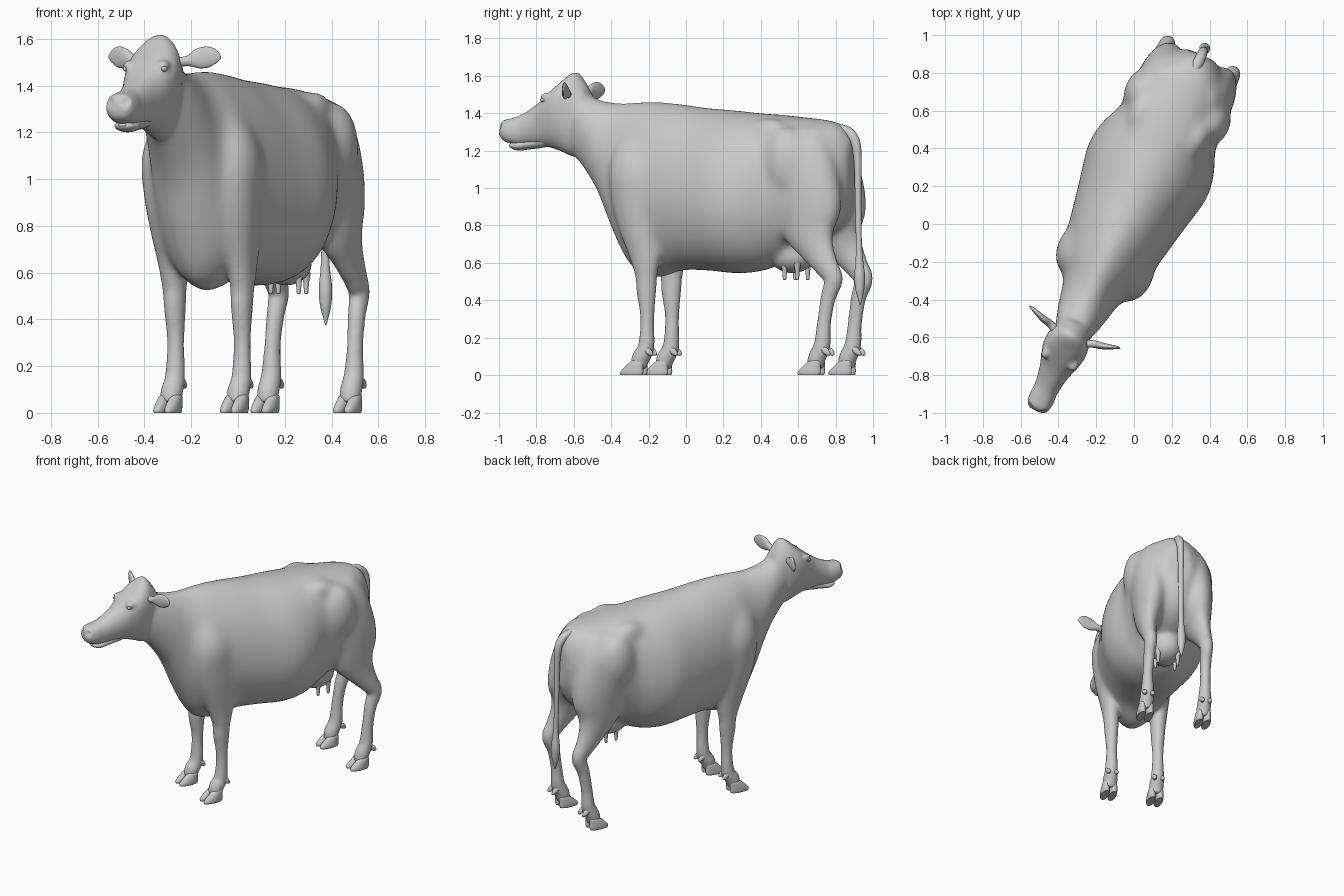
import bpy, bmesh, math
from mathutils import Vector

ANG = math.radians(25)
SN, CS = math.sin(ANG), math.cos(ANG)

def world(s, t, z):
    """Animal frame (s = toward tail, t = sideways) to world."""
    t -= 0.052
    return Vector((s * SN + t * CS, s * CS - t * SN + 0.003, z))

def spline(rows, n=6):
    """Catmull-Rom through rows of numbers."""
    out = []
    for i in range(len(rows) - 1):
        p0, p1, p2, p3 = (rows[max(0, min(len(rows) - 1, i + k))] for k in (-1, 0, 1, 2))
        for j in range(n):
            u = j / n
            out.append([0.5 * (2 * b + (c - a) * u + (2 * a - 5 * b + 4 * c - d) * u * u
                        + (3 * b - a - 3 * c + d) * u ** 3) for a, b, c, d in zip(p0, p1, p2, p3)])
    return out + [list(rows[-1])]

def skin(name, rings):
    """Closed surface through rings of local points."""
    bm = bmesh.new()
    loops = [[bm.verts.new(world(*p)) for p in r] for r in rings]
    n = len(loops[0])
    for a, b in zip(loops, loops[1:]):
        for i in range(n):
            bm.faces.new((a[i], a[(i + 1) % n], b[(i + 1) % n], b[i]))
    bm.faces.new(loops[0])
    bm.faces.new(loops[-1])
    bmesh.ops.recalc_face_normals(bm, faces=bm.faces)
    me = bpy.data.meshes.new(name)
    bm.to_mesh(me)
    bm.free()
    for p in me.polygons:
        p.use_smooth = len(p.vertices) == 4
    ob = bpy.data.objects.new(name, me)
    bpy.context.collection.objects.link(ob)
    return ob

def spow(v, e):
    return math.copysign(abs(v) ** e, v)

def hull(name, rows, n=48):
    """Upright sections: s, top z, bottom z, widest z, half width, top and bottom pinch."""
    rings = []
    for s, zt, zb, zw, w, et, eb in spline(rows):
        ring = []
        for i in range(n):
            a = 2 * math.pi * i / n
            c, d = math.cos(a), math.sin(a)
            ring.append((s, w * spow(c, et if d > 0 else eb),
                         zw + d * (zt - zw if d > 0 else zw - zb)))
        rings.append(ring)
    return skin(name, rings)

def tube(name, rows, sign=1, side=(0, 1, 0), flat=False, n=20):
    """Elliptic sections along a path: s, t, z, radius across, radius along side."""
    pts = spline(rows)
    rings = []
    for i, (s, t, z, ra, rb) in enumerate(pts):
        a, b = pts[max(0, i - 1)], pts[min(len(pts) - 1, i + 1)]
        tan = Vector((0, 0, 1)) if flat else (Vector(b[:3]) - Vector(a[:3])).normalized()
        sd = Vector(side)
        sd = (sd - tan * sd.dot(tan)).normalized()
        up = tan.cross(sd)
        ring = []
        for k in range(n):
            q = 2 * math.pi * k / n
            p = Vector((s, t, z)) + up * ra * math.cos(q) + sd * rb * math.sin(q)
            ring.append((p.x, p.y * sign, p.z))
        rings.append(ring)
    return skin(name, rings)

def blob(name, c, r, n=16):
    """Ellipsoid in the animal frame."""
    rings = []
    for i in range(n + 1):
        a = math.pi * min(max(i / n, 0.01), 0.99)
        rings.append([(c[0] + r[0] * math.sin(a) * math.cos(2 * math.pi * k / 24),
                       c[1] + r[1] * math.sin(a) * math.sin(2 * math.pi * k / 24),
                       c[2] + r[2] * math.cos(a)) for k in range(24)])
    return skin(name, rings)

# Trunk with neck
core = [hull("body", [
    (-.72, 1.50, 1.20, 1.36, .07, 1, 1), (-.64, 1.51, 1.13, 1.34, .105, 1, 1),
    (-.53, 1.47, .97, 1.24, .138, 1, 1), (-.44, 1.46, .76, 1.12, .158, 1.1, 1),
    (-.36, 1.46, .61, 1.05, .19, 1.2, 1.1), (-.28, 1.463, .54, 1.02, .23, 1.2, 1.2),
    (-.18, 1.463, .525, 1.0, .255, 1.2, 1.2), (-.05, 1.45, .56, .98, .28, 1.1, 1),
    (.10, 1.43, .56, .95, .31, 1.05, .9), (.28, 1.415, .545, .94, .345, 1, .9),
    (.42, 1.40, .56, .96, .325, .9, .9), (.53, 1.393, .60, 1.02, .28, .75, .9),
    (.66, 1.38, .68, 1.08, .265, .82, .9), (.80, 1.365, .74, 1.13, .21, .85, 1),
    (.90, 1.335, .82, 1.12, .15, .9, 1), (.96, 1.26, .95, 1.1, .085, 1, 1)])]
# Head
core.append(hull("head", [
    (-1.118, 1.335, 1.285, 1.31, .035, .8, .8), (-1.10, 1.362, 1.255, 1.31, .058, .7, .7),
    (-1.05, 1.374, 1.236, 1.30, .068, .7, .7), (-.99, 1.394, 1.228, 1.31, .066, .85, .8),
    (-.90, 1.447, 1.228, 1.35, .08, .8, .9), (-.82, 1.512, 1.215, 1.41, .105, .75, 1),
    (-.76, 1.562, 1.195, 1.45, .118, .8, 1), (-.70, 1.612, 1.17, 1.45, .113, 1, 1),
    (-.66, 1.612, 1.17, 1.43, .10, 1.1, 1), (-.60, 1.53, 1.18, 1.38, .09, 1, 1)]))
core.append(blob("udder", (.60, 0, .65), (.13, .11, .105)))

HIND = [(.68, .11, 1.30, .14, .07), (.71, .135, 1.18, .18, .115), (.745, .152, 1.03, .195, .115),
        (.77, .158, .90, .192, .105), (.785, .168, .78, .16, .085), (.83, .182, .68, .105, .06),
        (.892, .19, .58, .067, .047), (.93, .19, .51, .052, .043), (.90, .192, .41, .041, .037),
        (.878, .195, .28, .038, .034), (.866, .195, .16, .045, .043), (.835, .195, .09, .048, .047),
        (.825, .195, .04, .042, .042)]
FORE = [(-.21, .07, 1.38, .08, .03), (-.24, .12, 1.25, .12, .07), (-.255, .165, 1.10, .14, .10),
        (-.24, .17, .95, .145, .092), (-.215, .167, .80, .13, .08), (-.195, .163, .66, .097, .063),
        (-.188, .16, .54, .062, .05), (-.188, .158, .45, .054, .045), (-.183, .157, .30, .037, .036),
        (-.19, .157, .15, .044, .043), (-.222, .157, .09, .048, .048), (-.235, .157, .04, .042, .042)]

for g, word in ((1, "left"), (-1, "right")):
    # Legs, hips and brow ridges blend into the body
    core.append(tube("hind_leg_" + word, HIND, g, n=28))
    core.append(tube("fore_leg_" + word, FORE, g, n=28))
    core.append(blob("hip_bone_" + word, (.545, g * .165, 1.295), (.11, .06, .08)))
    core.append(blob("haunch_" + word, (.655, g * .20, 1.14), (.13, .10, .19)))
    core.append(blob("brow_" + word, (-.81, g * .08, 1.485), (.04, .026, .025)))
    # Ears and eyes
    tube("ear_" + word, [(-.69, .08, 1.50, .022, .022), (-.67, .125, 1.505, .02, .022),
                         (-.66, .17, 1.515, .018, .042), (-.645, .215, 1.523, .013, .044),
                         (-.633, .25, 1.522, .008, .024), (-.63, .265, 1.52, .002, .003)],
         g, side=(0, 0, 1))
    blob("eye_" + word, (-.828, g * .09, 1.472), (.018, .013, .012))
    # Cloven hooves and dewclaws
    for leg, hs, ht in (("fore", -.262, .157), ("hind", .803, .195)):
        for k in (-1, 1):
            t = ht + k * .026
            tube(f"{leg}_hoof_{word}", [(hs - .002, t, 0, .064, .025), (hs, t, .015, .067, .028),
                 (hs + .012, t, .042, .054, .027), (hs + .03, t, .072, .035, .022),
                 (hs + .035, t, .085, .015, .01)], g, flat=True)
            tube(f"{leg}_dewclaw_{word}", [(hs + .08, t, .14, .016, .014), (hs + .10, t, .125, .018, .014),
                 (hs + .115, t, .112, .011, .010), (hs + .121, t, .106, .003, .003)], g, n=12)
    # Teats
    for s in (.585, .66):
        tube("teat_" + word, [(s, .066, .60, .02, .02), (s, .066, .56, .013, .013),
             (s, .066, .525, .010, .010), (s, .066, .512, .008, .008), (s, .066, .508, .002, .002)],
             g, flat=True, n=14)

# Blend the core parts into one skin
bpy.ops.object.select_all(action='DESELECT')
for ob in core:
    ob.select_set(True)
body = core[0]
bpy.context.view_layer.objects.active = body
bpy.ops.object.join()
rm = body.modifiers.new("blend", 'REMESH')
rm.mode = 'VOXEL'
rm.voxel_size = .01
rm.use_smooth_shade = True
bpy.ops.object.modifier_apply(modifier="blend")
# Press in nostrils; soften the trunk strongly, head and lower legs lightly
nostrils = [world(-1.105, t, 1.33) for t in (-.038, .038)]
inward = world(1, 0, 0) - world(0, 0, 0)
trunk = body.vertex_groups.new(name="trunk")
for v in body.data.vertices:
    for c in nostrils:
        v.co += inward * max(0, .024 - (v.co - c).length) * 1.1
    s = v.co.x * SN + v.co.y * CS
    w = min(1, max(0, (v.co.z - .58) / .2)) * min(1, max(0, (s + .66) / .15))
    if w > 0:
        trunk.add([v.index], w, 'REPLACE')
for grp, count in (("", 6), ("trunk", 90)):
    sm = body.modifiers.new("soften", 'SMOOTH')
    sm.factor = .5
    sm.iterations = count
    sm.vertex_group = grp

# Lower jaw
tube("lower_jaw", [(-1.062, 0, 1.232, .006, .02), (-1.048, 0, 1.229, .018, .042),
                   (-1.01, 0, 1.226, .026, .052), (-.96, 0, 1.233, .027, .048),
                   (-.88, 0, 1.245, .03, .047), (-.80, 0, 1.26, .03, .05)])
# Tail with switch
tube("tail", [(.84, 0, 1.32, .022, .025), (.92, 0, 1.305, .027, .028), (.97, 0, 1.25, .026, .026),
              (.985, 0, 1.15, .021, .021), (.988, 0, .95, .017, .018), (.992, 0, .72, .016, .016),
              (.995, 0, .62, .02, .02), (.997, 0, .53, .029, .029), (.998, 0, .46, .024, .024),
              (1.0, 0, .41, .012, .012), (1.0, 0, .375, .002, .002)])
